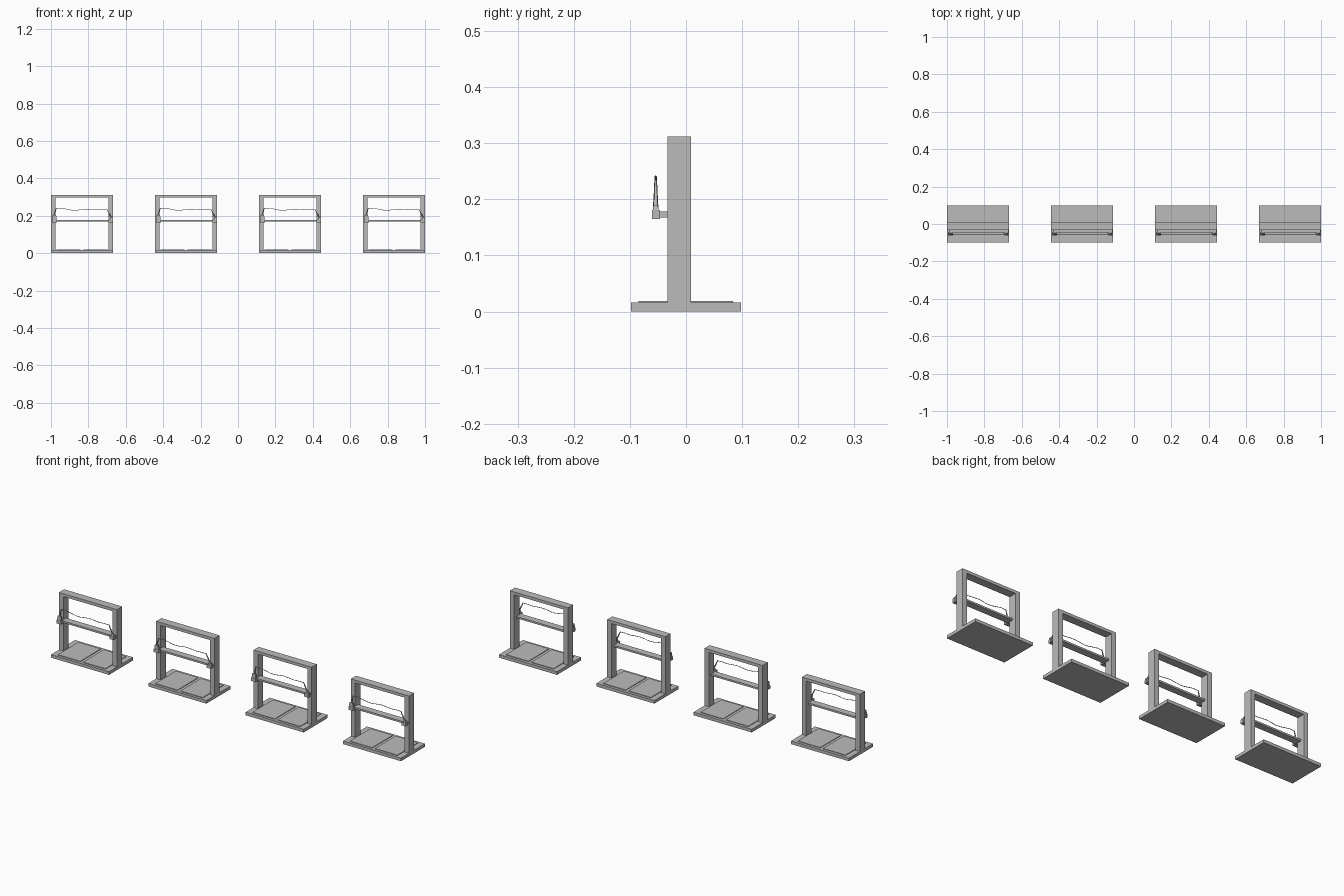
import bpy
import bmesh
from mathutils import Vector

cube = bpy.data.objects.get("Cube")
if cube:
    bpy.data.objects.remove(cube, do_unlink=True)

grey = bpy.data.materials.new("plain grey")
grey.use_nodes = True
colour = (0.5, 0.5, 0.5, 1)
grey.diffuse_color = colour
grey.node_tree.nodes["Principled BSDF"].inputs["Base Color"].default_value = colour


def add_object(name, data, x=0):
    data.materials.append(grey)
    obj = bpy.data.objects.new(name, data)
    obj.location.x = x
    bpy.context.collection.objects.link(obj)
    return obj


def box(name, x, xs, ys, zs, taper=1):
    """Box between the given limits; taper narrows the top."""
    bm = bmesh.new()
    bmesh.ops.create_cube(bm, size=1)
    for v in bm.verts:
        t = taper if v.co.z > 0 else 1
        v.co = Vector([(a + b) / 2 + c * (b - a) * k
                       for (a, b), c, k in zip((xs, ys, zs), v.co, (t, t, 1))])
    mesh = bpy.data.meshes.new(name)
    bm.to_mesh(mesh)
    bm.free()
    return add_object(name, mesh, x)


def rod(name, x, points, radii):
    """Thin rod through the points, with a radius at each."""
    curve = bpy.data.curves.new(name, "CURVE")
    curve.dimensions = "3D"
    curve.bevel_depth = 1
    curve.bevel_resolution = 1
    curve.use_fill_caps = True
    spline = curve.splines.new("POLY")
    spline.points.add(len(points) - 1)
    for p, (px, pz), r in zip(spline.points, points, radii):
        p.co = (px, WIRE_Y, pz, 1)
        p.radius = r
    return add_object(name, curve, x)


HALF = 0.166
WIRE_Y = -0.054
POST_Y = (-0.033, 0.009)
wire_path = [(-0.138, 0.238), (-0.115, 0.241), (-0.085, 0.236), (-0.055, 0.230),
             (-0.03, 0.229), (-0.005, 0.233), (0.02, 0.236), (0.05, 0.234),
             (0.08, 0.231), (0.11, 0.233), (0.134, 0.232)]

for i in range(4):
    x = (i - 1.5) * 0.556

    # Floor slab with two raised tread plates
    box("base", x, (-HALF, HALF), (-0.098, 0.098), (0, 0.016))
    for side, label in ((-1, "right"), (1, "left")):
        inner, outer = sorted((side * 0.008, side * 0.136))
        box(label + "_floor_plate", x, (inner, outer), (-0.085, 0.084), (0.016, 0.019))
        # Upright posts
        a, b = sorted((side * 0.141, side * HALF))
        box(label + "_post", x, (a, b), POST_Y, (0.016, 0.297))

    # Top beam and cross rail
    box("top_beam", x, (-HALF, HALF), POST_Y, (0.297, 0.312))
    box("cross_rail", x, (-0.15, 0.15), (-0.046, -0.01), (0.169, 0.178))

    # Brackets carrying the wire
    box("right_bracket", x, (-0.161, -0.134), (-0.061, -0.046), (0.165, 0.181))
    box("right_housing", x, (-0.159, -0.136), (-0.059, -0.049), (0.181, 0.203), 0.8)
    box("left_bracket", x, (0.142, 0.166), (-0.061, -0.046), (0.165, 0.181))
    box("left_housing", x, (0.15, 0.166), (-0.059, -0.049), (0.181, 0.19), 0.8)
    for label, bx in (("right", -0.148), ("left", 0.154)):
        box(label + "_bracket_mount", x, (bx - 0.008, bx + 0.008),
            (-0.046, -0.033), (0.168, 0.178))

    # Tapered arms and the wavy wire between them
    rod("right_arm", x, [(-0.148, 0.2), (-0.138, 0.241)], [0.004, 0.002])
    rod("left_arm", x, [(0.158, 0.186), (0.134, 0.234)], [0.004, 0.002])
    rod("wire", x, wire_path, [0.0014] * len(wire_path))
